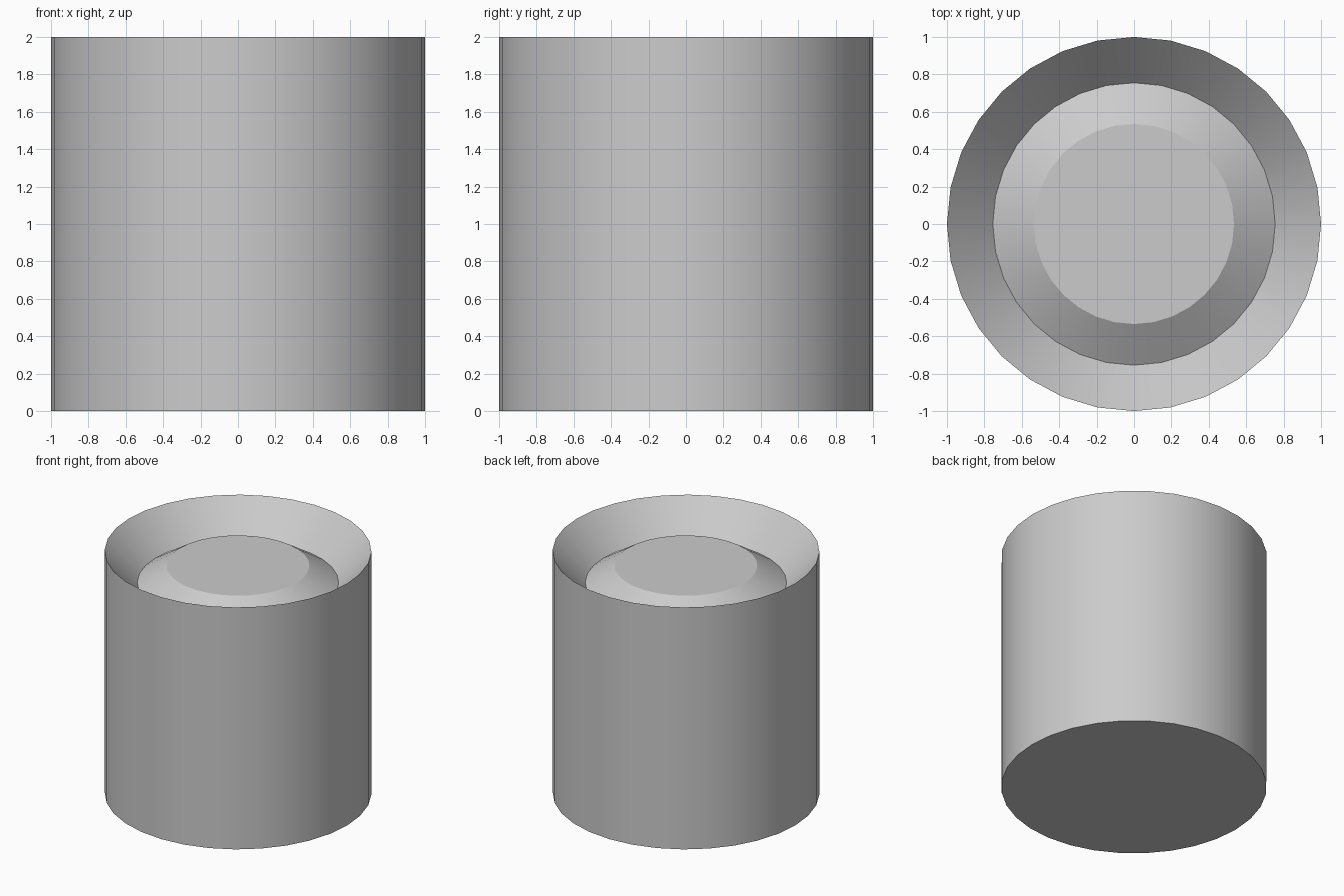
import bpy, bmesh, math

if "Cube" in bpy.data.objects:
    bpy.data.objects.remove(bpy.data.objects["Cube"])

SIDES = 32
# (radius, height) profile: base edge, rim, groove bottom, raised centre edge
PROFILE = [(1.0, 0.0), (1.0, 2.0), (0.755, 1.74), (0.535, 1.88)]


def ring(bm, r, z):
    return [bm.verts.new((r * math.cos(2 * math.pi * i / SIDES),
                          r * math.sin(2 * math.pi * i / SIDES), z))
            for i in range(SIDES)]


# Drum body with recessed top and raised centre disc
bm = bmesh.new()
rings = [ring(bm, r, z) for r, z in PROFILE]
for a, b in zip(rings, rings[1:]):
    for i in range(SIDES):
        j = (i + 1) % SIDES
        bm.faces.new((a[i], a[j], b[j], b[i]))
bm.faces.new(rings[0][::-1])
bm.faces.new(rings[-1])
mesh = bpy.data.meshes.new("recessed_drum")
bm.to_mesh(mesh)
bm.free()
drum = bpy.data.objects.new("recessed_drum", mesh)
bpy.context.collection.objects.link(drum)

# Smooth round walls, sharp rims
bpy.context.view_layer.objects.active = drum
drum.select_set(True)
bpy.ops.object.shade_smooth_by_angle(angle=math.radians(30))
